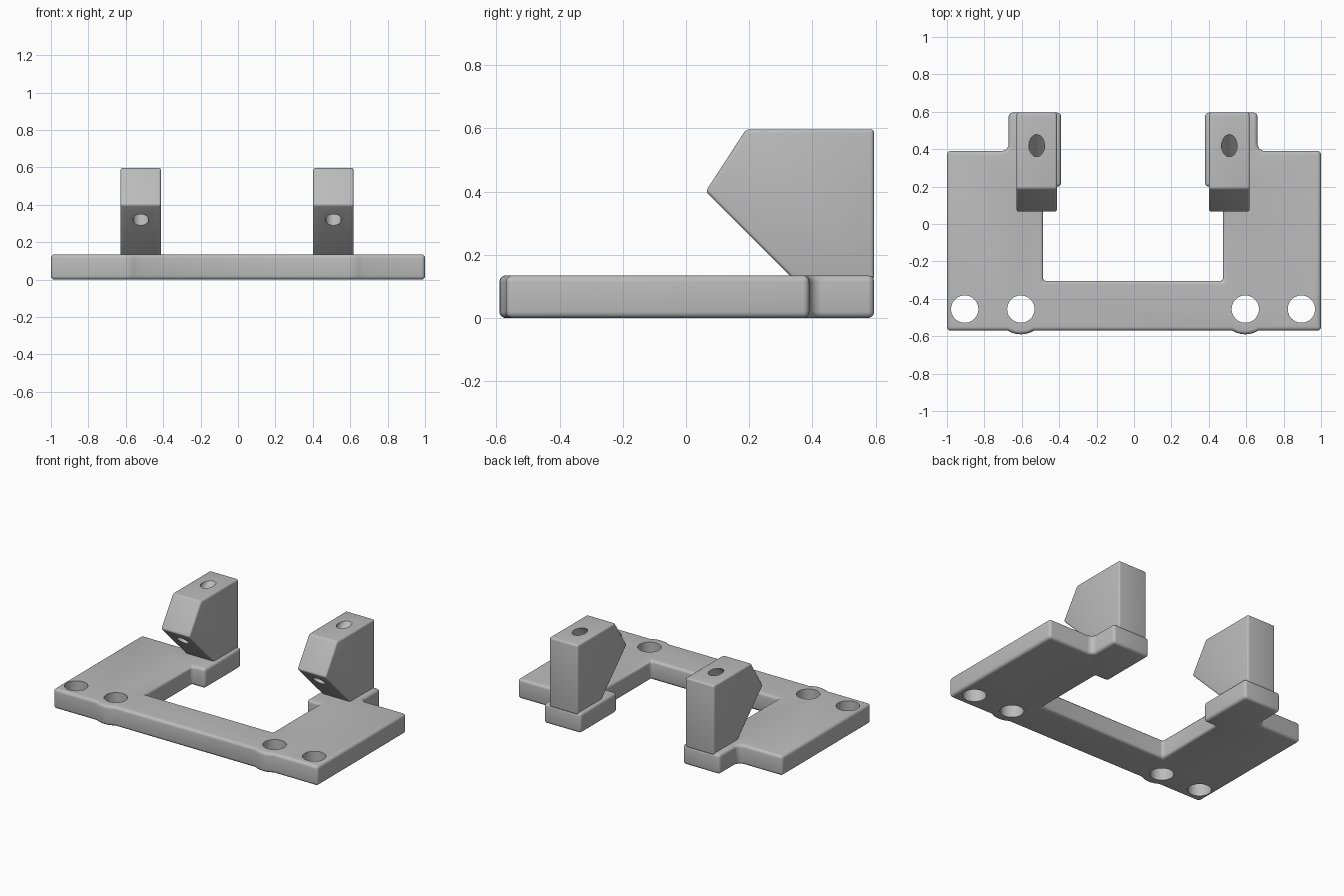
import bpy, bmesh
from math import radians, cos, sin
from mathutils import Vector

cube = bpy.data.objects.get("Cube")
if cube:
    bpy.data.objects.remove(cube, do_unlink=True)

grey = bpy.data.materials.new("mid grey")
grey.use_nodes = True
GREY = (0.5, 0.5, 0.5, 1)
grey.diffuse_color = GREY
grey.node_tree.nodes["Principled BSDF"].inputs["Base Color"].default_value = GREY

SHIFT = -0.005     # mounting features sit slightly off centre
HOLE_Y = -0.455


def arc(cx, cy, r, start, end, steps):
    angles = [radians(start + (end - start) * i / steps) for i in range(steps + 1)]
    return [(cx + r * cos(a), cy + r * sin(a)) for a in angles]


def extrude(name, points, direction):
    """Closed prism from a flat loop of points."""
    bm = bmesh.new()
    face = bm.faces.new([bm.verts.new(p) for p in points])
    new = bmesh.ops.extrude_face_region(bm, geom=[face])["geom"]
    bmesh.ops.translate(bm, vec=direction, verts=[v for v in new if isinstance(v, bmesh.types.BMVert)])
    bmesh.ops.recalc_face_normals(bm, faces=bm.faces[:])
    mesh = bpy.data.meshes.new(name)
    bm.to_mesh(mesh)
    bm.free()
    mesh.materials.append(grey)
    obj = bpy.data.objects.new(name, mesh)
    bpy.context.collection.objects.link(obj)
    return obj


def round_edges(obj, width):
    mod = obj.modifiers.new("rounded edges", "BEVEL")
    mod.width = width
    mod.segments = 4
    mod.limit_method = "ANGLE"
    mod.angle_limit = radians(30)
    mod.use_clamp_overlap = False


def drill(obj, center, axis, radius, depth):
    """Cut a round hole through obj along axis."""
    bpy.ops.mesh.primitive_cylinder_add(vertices=40, radius=radius, depth=depth, location=center)
    cutter = bpy.context.object
    cutter.name = obj.name + "_hole_cutter"
    cutter.rotation_euler = Vector(axis).to_track_quat("Z", "Y").to_euler()
    cutter.data.materials.append(grey)
    cutter.hide_render = True
    mod = obj.modifiers.new("hole", "BOOLEAN")
    mod.operation = "DIFFERENCE"
    mod.solver = "EXACT"
    mod.object = cutter
    return cutter


def finish(obj, cutters):
    """Apply modifiers, remove cutters and smooth the rounded edges."""
    bpy.ops.object.select_all(action="DESELECT")
    obj.select_set(True)
    bpy.context.view_layer.objects.active = obj
    for mod in list(obj.modifiers):
        bpy.ops.object.modifier_apply(modifier=mod.name)
    for cutter in cutters:
        bpy.data.objects.remove(cutter, do_unlink=True)
    bpy.ops.object.shade_smooth_by_angle(angle=radians(30))


# Base plate: half outline from the front middle round to the inner cutout
half = arc(0.6, HOLE_Y, 0.135, 238, 302, 6)
half += [(1.0, -0.57), (1.0, 0.39)]
half += arc(0.705, 0.43, 0.04, 270, 180, 5)
half += [(0.665, 0.595), (0.385, 0.595), (0.385, 0.2), (0.482, 0.2), (0.482, -0.305)]


def place(x):
    return x if abs(x) == 1.0 else x + SHIFT


outline = [(place(x), y, 0) for x, y in half]
outline += [(place(-x), y, 0) for x, y in reversed(half)]
plate = extrude("base_plate", outline, (0, 0, 0.135))
round_edges(plate, 0.02)
finish(plate, [drill(plate, (x + SHIFT, HOLE_Y, 0.07), (0, 0, 1), 0.073, 0.5)
               for x in (-0.9, -0.6, 0.6, 0.9)])

# Angled posts, each with a slanted screw hole
profile = [(0.595, 0.122), (0.595, 0.597), (0.19, 0.597), (0.062, 0.4), (0.34, 0.122)]
WIDTH = 0.216
for side, name in ((-1, "right_post"), (1, "left_post")):
    x = side * 0.515 + SHIFT
    post = extrude(name, [(x - WIDTH / 2, y, z) for y, z in profile], (WIDTH, 0, 0))
    round_edges(post, 0.012)
    finish(post, [drill(post, (x, 0.28, 0.458), (0, 1, 1), 0.042, 1.0)])
